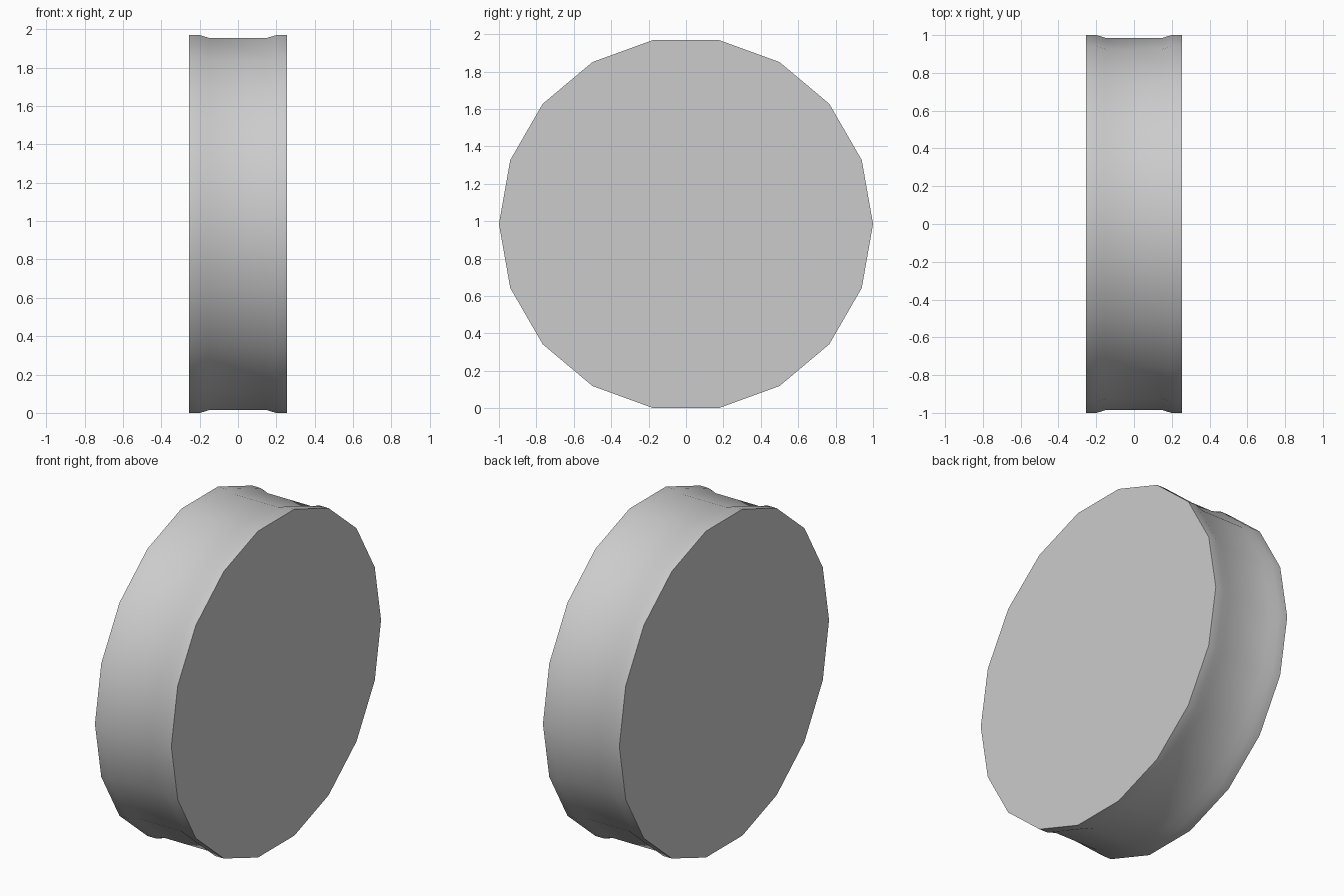
import bpy, bmesh, math

if "Cube" in bpy.data.objects:
    bpy.data.objects.remove(bpy.data.objects["Cube"])

SIDES = 18
APOTHEM = math.cos(math.pi / SIDES)  # wheel rests on a flat side

# (x, radius) across the tread: raised rims with a shallow groove between
half = [(0.255, 1.0), (0.198, 1.0), (0.146, 0.984)]
profile = [(-x, r) for x, r in half] + half[::-1]

# wheel: lofted rings closed by flat caps
bm = bmesh.new()
rings = []
for x, r in profile:
    ring = []
    for i in range(SIDES):
        a = 2 * math.pi * i / SIDES
        ring.append(bm.verts.new((x, r * math.cos(a), APOTHEM + r * math.sin(a))))
    rings.append(ring)
for a, b in zip(rings, rings[1:]):
    for i in range(SIDES):
        j = (i + 1) % SIDES
        bm.faces.new((a[i], a[j], b[j], b[i]))
bm.faces.new(rings[0])
bm.faces.new(rings[-1])
bmesh.ops.recalc_face_normals(bm, faces=bm.faces)

mesh = bpy.data.meshes.new("wheel")
bm.to_mesh(mesh)
bm.free()
wheel = bpy.data.objects.new("wheel", mesh)
bpy.context.collection.objects.link(wheel)

# smooth tread, sharp cap edges
bpy.context.view_layer.objects.active = wheel
wheel.select_set(True)
bpy.ops.object.shade_smooth_by_angle(angle=math.radians(30))
